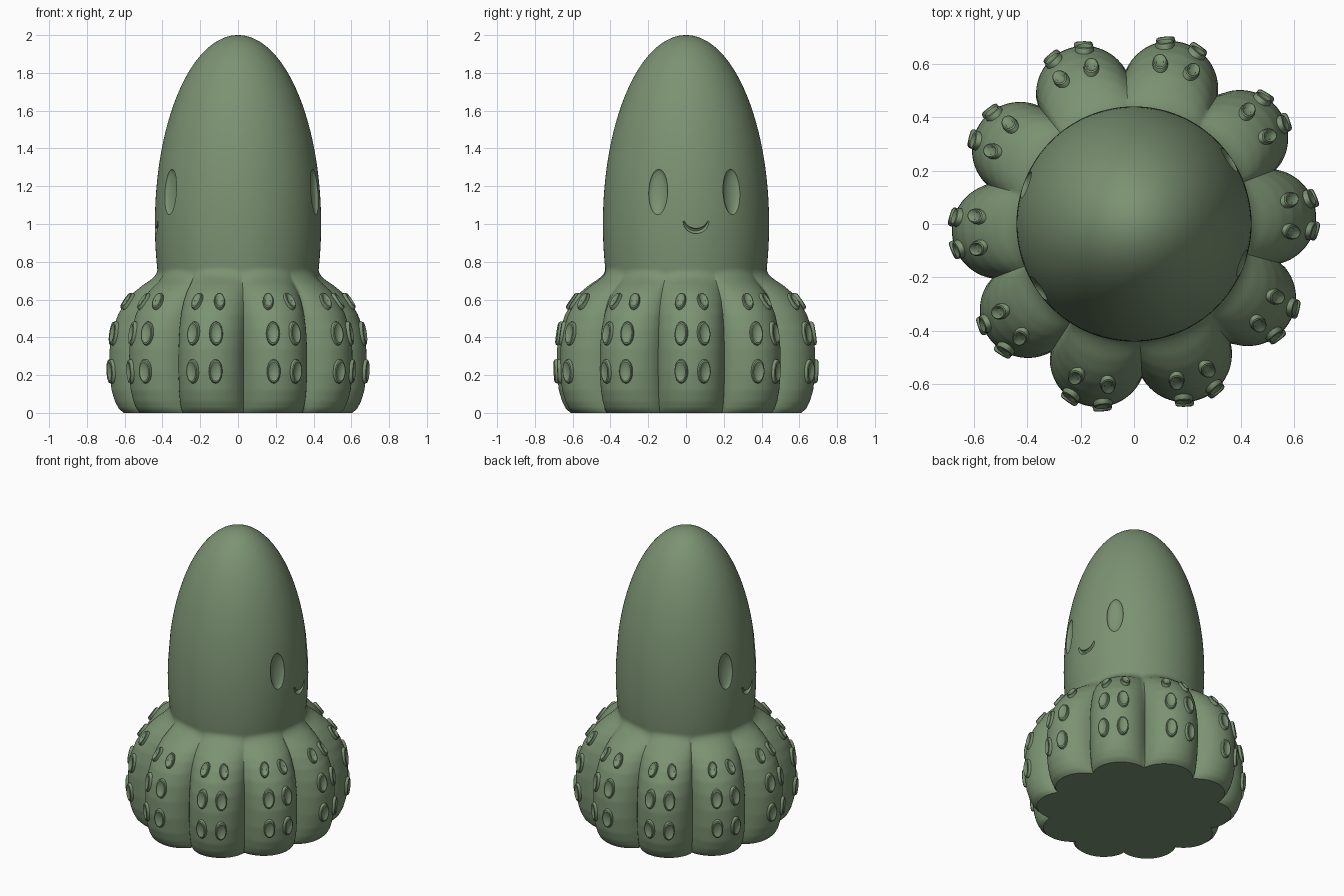
import bpy, bmesh
from math import sin, cos, pi, sqrt, radians
from mathutils import Vector, Matrix

if "Cube" in bpy.data.objects:
    bpy.data.objects.remove(bpy.data.objects["Cube"])

ARMS, TURN, ARM_R = 10, radians(3), 0.18
STEP = 2 * pi / ARMS
# outer reach of an arm by height: (z, radius)
REACH = [(0, .605), (.02, .63), (.06, .652), (.12, .67), (.22, .682), (.34, .68), (.44, .664),
         (.52, .636), (.59, .594), (.64, .55), (.68, .50), (.71, .45), (.75, .38), (.82, .24)]

green = bpy.data.materials.new("green")
green.diffuse_color = (0.2, 0.29, 0.17, 1)
green.use_nodes = True
green.node_tree.nodes["Principled BSDF"].inputs["Base Color"].default_value = green.diffuse_color


def reach(z):
    for (z0, r0), (z1, r1) in zip(REACH, REACH[1:]):
        if z <= z1:
            t = (z - z0) / (z1 - z0)
            return r0 + (r1 - r0) * t
    return 0.0


def radius(a, z):
    """Ring of round arms blended smoothly into an egg-shaped head."""
    head = 0.44 * sqrt(max(0, 1 - (z - 1) ** 2))
    if z > 0.82:
        return head
    k = round((a - TURN) / STEP)
    mid = TURN + k * STEP
    phi = a - mid
    c = max(0, reach(z) - ARM_R + 0.022 * sin(mid) ** 2)
    arm = c * cos(phi) + sqrt(max(0, ARM_R ** 2 - (c * sin(phi)) ** 2))
    if c == 0:
        arm = reach(z)
    h = max(0, 0.07 - abs(head - arm))
    return max(head, arm) + h * h / 0.28


def point(a, z):
    r = radius(a, z)
    return Vector((r * cos(a), r * sin(a), z))


def frame(a, z):
    """Matrix at a surface point: x sideways, y upward, z outward."""
    e = 0.012
    side = (point(a + e, z) - point(a - e, z)).normalized()
    up = (point(a, z + e) - point(a, z - e)).normalized()
    n = side.cross(up).normalized()
    up = n.cross(side)
    m = Matrix((side, up, n)).transposed().to_4x4()
    m.translation = point(a, z)
    return m


def skin(bm, rings, start, end):
    """Bridge closed rings of points and close both ends to a point."""
    vs = [[bm.verts.new(p) for p in ring] for ring in rings]
    n = len(vs[0])
    for lo, hi in zip(vs, vs[1:]):
        for i in range(n):
            j = (i + 1) % n
            bm.faces.new((lo[i], lo[j], hi[j], hi[i]))
    s, e = bm.verts.new(start), bm.verts.new(end)
    for i in range(n):
        j = (i + 1) % n
        bm.faces.new((s, vs[0][j], vs[0][i]))
        bm.faces.new((e, vs[-1][i], vs[-1][j]))


def finish(bm, name):
    bmesh.ops.recalc_face_normals(bm, faces=bm.faces)
    me = bpy.data.meshes.new(name)
    bm.to_mesh(me)
    bm.free()
    ob = bpy.data.objects.new(name, me)
    bpy.context.collection.objects.link(ob)
    me.materials.append(green)
    return ob


def smooth(ob):
    bpy.ops.object.select_all(action='DESELECT')
    ob.select_set(True)
    bpy.context.view_layer.objects.active = ob
    bpy.ops.object.shade_smooth_by_angle(angle=radians(35))


# head and arms in one skin
bm = bmesh.new()
N = 300
heights = [i / 90 for i in range(91)] + [1 + sin(pi / 2 * i / 40) for i in range(1, 40)]
skin(bm, [[point(TURN + 2 * pi * i / N, z) for i in range(N)] for z in heights],
     (0, 0, 0), (0, 0, 2))
body = finish(bm, "head_and_arms")

# recessed eyes and smile, one face on each side
bm = bmesh.new()
for face in (radians(7), radians(187)):
    for s in (-1, 1):
        m = frame(face + s * radians(27), 1.17) @ Matrix.Diagonal((.054, .122, .026, 1))
        bmesh.ops.create_uvsphere(bm, u_segments=40, v_segments=20, radius=1, matrix=m)
    rings, path = [], []
    for i in range(25):
        t = radians(188 + 164 * i / 24)
        a, z = face + 0.066 * cos(t) / 0.44, 1.025 + 0.062 * sin(t)
        m = frame(a, z)
        w = 0.004 + 0.010 * sin(pi * i / 24)
        out = m.to_3x3() @ Vector((cos(t), sin(t), 0))
        nor = m.to_3x3() @ Vector((0, 0, 1))
        path.append(m.translation)
        rings.append([m.translation + w * cos(q * pi / 6) * out + 1.5 * w * sin(q * pi / 6) * nor
                      for q in range(12)])
    skin(bm, rings, path[0], path[-1])
cutter = finish(bm, "face_cutter")
cutter.hide_render = True
mod = body.modifiers.new("face", 'BOOLEAN')
mod.operation, mod.solver, mod.object = 'DIFFERENCE', 'EXACT', cutter
bpy.context.view_layer.objects.active = body
bpy.ops.object.modifier_apply(modifier=mod.name)
bpy.data.objects.remove(cutter)
smooth(body)

# suckers: oval cups with a raised rim, two columns of three on every arm
CUP = [(1.0, -.015), (1.0, .004), (.93, .012), (.8, .015), (.65, .012), (.45, .007)]
bm = bmesh.new()
for k in range(ARMS):
    for z, size, spread in ((.22, 1.0, .09), (.42, 1.0, .09), (.59, .8, .10)):
        for s in (-1, 1):
            m = frame(TURN + k * STEP + s * spread, z)
            rings = [[m @ Vector((.036 * size * r * cos(q * pi / 12),
                                  .064 * size * r * sin(q * pi / 12), h)) for q in range(24)]
                     for r, h in CUP]
            skin(bm, rings, m @ Vector((0, 0, -.015)), m @ Vector((0, 0, .006)))
smooth(finish(bm, "suckers"))
